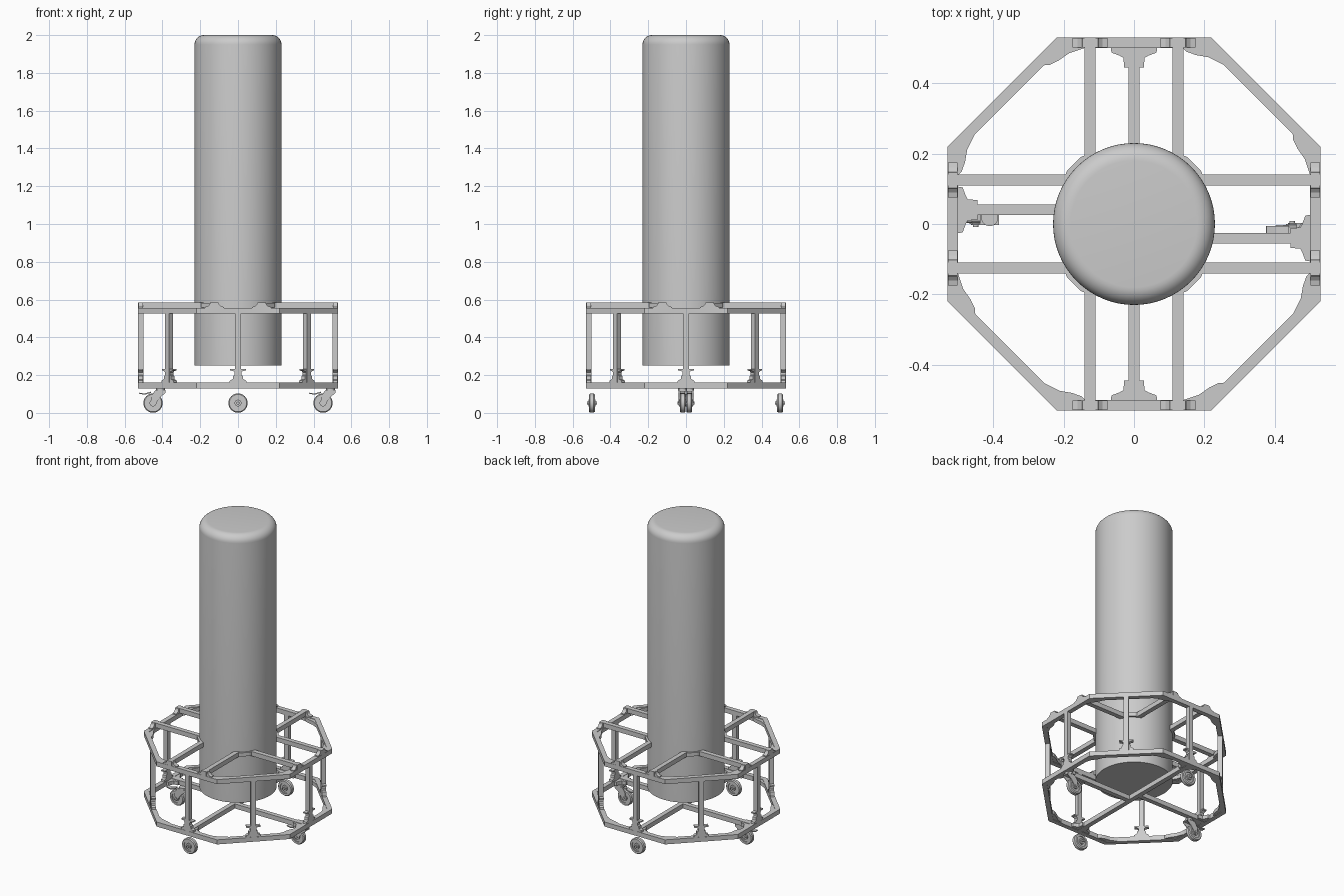
import bpy, bmesh
from math import pi, cos, sin, radians
from mathutils import Matrix, Vector

if "Cube" in bpy.data.objects:
    bpy.data.objects.remove(bpy.data.objects["Cube"])


def finish(name, bm, smooth=False):
    bmesh.ops.recalc_face_normals(bm, faces=bm.faces)
    me = bpy.data.meshes.new(name)
    bm.to_mesh(me)
    bm.free()
    ob = bpy.data.objects.new(name, me)
    bpy.context.collection.objects.link(ob)
    if smooth:
        bpy.ops.object.select_all(action='DESELECT')
        ob.select_set(True)
        bpy.context.view_layer.objects.active = ob
        bpy.ops.object.shade_smooth_by_angle(angle=radians(35))
    return ob


def spin(k, step=45):
    return Matrix.Rotation(radians(step * k), 4, 'Z')


def box(name, lo, hi, rot=Matrix()):
    lo, hi = Vector(lo), Vector(hi)
    bm = bmesh.new()
    bmesh.ops.create_cube(bm, size=1)
    bmesh.ops.scale(bm, vec=hi - lo, verts=bm.verts)
    bmesh.ops.translate(bm, vec=(lo + hi) / 2, verts=bm.verts)
    bm.transform(rot)
    return finish(name, bm)


def prism(name, pts, a, b, plane='xy', rot=Matrix()):
    """Extrude a 2D outline from depth a to b (along z, or along y for 'xz')."""
    bm = bmesh.new()
    put = (lambda p, d: (p[0], p[1], d)) if plane == 'xy' else (lambda p, d: (p[0], d, p[1]))
    f = bm.faces.new([bm.verts.new(put(p, a)) for p in pts])
    ext = bmesh.ops.extrude_face_region(bm, geom=[f])
    vs = [v for v in ext['geom'] if isinstance(v, bmesh.types.BMVert)]
    bmesh.ops.translate(bm, vec=(0, 0, b - a) if plane == 'xy' else (0, b - a, 0), verts=vs)
    bm.transform(rot)
    return finish(name, bm)


def lathe(name, prof, n=48, mat=Matrix()):
    """Revolve (radius, height) points round z."""
    bm = bmesh.new()
    vs = [bm.verts.new((r, 0, z)) for r, z in prof]
    es = [bm.edges.new(e) for e in zip(vs, vs[1:])]
    bmesh.ops.spin(bm, geom=vs + es, cent=(0, 0, 0), axis=(0, 0, 1), angle=2 * pi, steps=n)
    bmesh.ops.remove_doubles(bm, verts=bm.verts, dist=1e-5)
    bm.transform(mat)
    return finish(name, bm, True)


# Tall tank with rounded top edge
fillet = [(0.18 + 0.05 * cos(i * pi / 16), 1.95 + 0.05 * sin(i * pi / 16)) for i in range(9)]
lathe("tank", [(0, 0.25), (0.23, 0.25)] + fillet + [(0, 2.0)], 64)


# Octagonal rings
def ring(name, z0, z1):
    c = 1 / cos(pi / 8)
    bm = bmesh.new()
    loops = []
    for r, z in ((0.53, z0), (0.53, z1), (0.5, z1), (0.5, z0)):
        loops.append([bm.verts.new((r * c * cos(pi / 8 + k * pi / 4),
                                    r * c * sin(pi / 8 + k * pi / 4), z)) for k in range(8)])
    for i in range(4):
        p, q = loops[i], loops[(i + 1) % 4]
        for k in range(8):
            j = (k + 1) % 8
            bm.faces.new((p[k], p[j], q[j], q[k]))
    finish(name, bm)


ring("lower_ring", 0.13, 0.16)
ring("upper_ring", 0.525, 0.555)

# Posts, their foot brackets, and corner gussets
foot = [(0.015, 0.16), (0.045, 0.16), (0.043, 0.172), (0.028, 0.178), (0.026, 0.195),
        (0.018, 0.2), (0.018, 0.215), (0.026, 0.222), (0.042, 0.224), (0.042, 0.232), (0.015, 0.232)]
gusset = [(0.14, -0.5), (0.207, -0.5), (0.256, -0.451), (0.24, -0.452), (0.215, -0.464), (0.185, -0.485)]
for k in range(8):
    rot = spin(k)
    box("post", (-0.015, -0.53, 0.16), (0.015, -0.5, 0.525), rot)
    for s in (1, -1):
        prism("foot_bracket", [(s * x, z) for x, z in foot], -0.528, -0.502, 'xz', rot)
    for z in (0.133, 0.528):
        prism("corner_gusset", gusset, z, z + 0.024, 'xy', rot)

# Upper cross beams, with brackets at the ring and at the tank
for s in (1, -1):
    box("upper_beam_y", (s * 0.125 - 0.015, -0.53, 0.555), (s * 0.125 + 0.015, 0.53, 0.585))
    for t in (1, -1):
        box("upper_beam_x", (min(s * 0.11, s * 0.53), t * 0.125 - 0.015, 0.555),
            (max(s * 0.11, s * 0.53), t * 0.125 + 0.015, 0.585))
end = [(0.015, 0.555), (0.05, 0.555), (0.05, 0.561), (0.036, 0.564), (0.026, 0.572), (0.022, 0.584), (0.015, 0.584)]
for k in range(4):
    rot = spin(k, 90)
    for c in (0.125, -0.125):
        for s in (1, -1):
            prism("beam_end_bracket", [(c + s * x, z) for x, z in end], -0.528, -0.502, 'xz', rot)
    prism("beam_cross_gusset", [(0.14, -0.14), (0.195, -0.14), (0.19, -0.152), (0.152, -0.19), (0.14, -0.195)],
          0.558, 0.582, 'xy', rot)

# Lower beams, two of them offset, with end brackets
box("lower_beam_y", (-0.015, -0.5, 0.13), (0.015, 0.5, 0.16))
tee = [(0.015, -0.5), (0.066, -0.5), (0.064, -0.487), (0.04, -0.478), (0.03, -0.472), (0.028, -0.445), (0.015, -0.445)]
for k in range(4):
    rot = spin(k, 90)
    off = -0.04 if k % 2 else 0
    if k % 2:
        box("lower_beam_x", (off - 0.015, -0.5, 0.13), (off + 0.015, -0.015, 0.16), rot)
    for s in (1, -1):
        prism("lower_end_bracket", [(off + s * x, y) for x, y in tee], 0.133, 0.157, 'xy', rot)


# Wheels: tyre with recessed face, hub and axle
def wheel(x, y):
    half = [(0.033, 0.015), (0.046, 0.015), (0.051, 0.009)]
    hub = [(0, 0.026), (0.008, 0.026), (0.008, 0.018), (0.018, 0.018), (0.018, 0.009), (0.033, 0.009)]
    up = hub + half
    prof = up + [(r, -h) for r, h in reversed(up)]
    lathe("wheel", prof, 32, Matrix.Translation((x, y, 0.052)) @ Matrix.Rotation(pi / 2, 4, 'X'))


for s in (1, -1):
    wheel(0, s * 0.498)

# Swivel casters: both trail towards -x, with a brake pedal
for x, y in ((-0.45, 0.018), (0.45, -0.018)):
    wheel(x, y)
    fork = [(-0.013, 0.048), (0.004, 0.038), (0.016, 0.052), (0.04, 0.085), (0.066, 0.105),
            (0.066, 0.118), (0.01, 0.118), (-0.008, 0.09)]
    for s in (1, -1):
        d = y + s * 0.019
        prism("caster_fork", [(x + px, pz) for px, pz in fork], d - 0.002, d + 0.002, 'xz')
    box("caster_fork_top", (x + 0.012, y - 0.021, 0.113), (x + 0.066, y + 0.021, 0.12))
    lathe("caster_swivel", [(0, 0.118), (0.024, 0.118), (0.024, 0.131), (0, 0.131)], 24,
          Matrix.Translation((x + 0.04, y, 0)))
    pedal = [(-0.075, 0.102), (-0.045, 0.096), (-0.01, 0.106), (-0.01, 0.113), (-0.045, 0.103), (-0.074, 0.107)]
    prism("brake_pedal", [(x + px, pz) for px, pz in pedal], y - 0.013, y + 0.013, 'xz')
